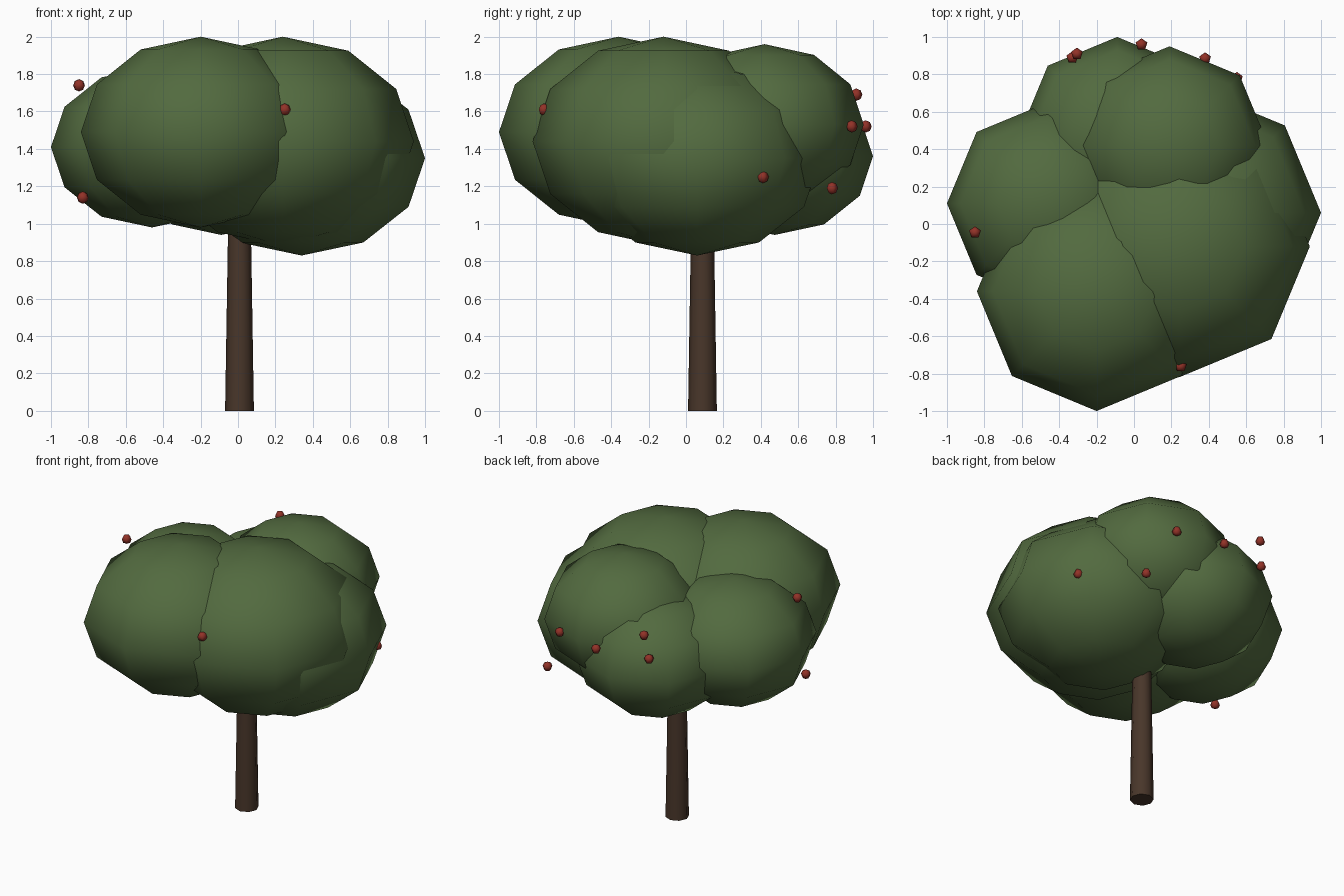
import bpy
import bmesh
import math
from mathutils import Matrix, Vector

cube = bpy.data.objects.get("Cube")
if cube:
    bpy.data.objects.remove(cube, do_unlink=True)


def make_material(name, color):
    mat = bpy.data.materials.new(name)
    mat.use_nodes = True
    mat.diffuse_color = (*color, 1)
    bsdf = mat.node_tree.nodes["Principled BSDF"]
    bsdf.inputs["Base Color"].default_value = (*color, 1)
    bsdf.inputs["Roughness"].default_value = 0.9
    return mat


def finish(bm, name, mat):
    mesh = bpy.data.meshes.new(name)
    bm.to_mesh(mesh)
    bm.free()
    mesh.materials.append(mat)
    obj = bpy.data.objects.new(name, mesh)
    bpy.context.scene.collection.objects.link(obj)
    return obj


def ellipsoid(name, center, radius, height, segments, rings, mat):
    bm = bmesh.new()
    bmesh.ops.create_uvsphere(bm, u_segments=segments, v_segments=rings, radius=1)
    bmesh.ops.transform(bm, verts=bm.verts, matrix=Matrix.Translation(Vector(center))
                        @ Matrix.Diagonal((radius, radius, height, 1)))
    for face in bm.faces:
        face.smooth = True
    return finish(bm, name, mat)


leaf_green = make_material("leaf_green", (0.085, 0.145, 0.050))
bark_brown = make_material("bark_brown", (0.066, 0.037, 0.023))
fruit_red = make_material("fruit_red", (0.290, 0.032, 0.021))

# Trunk: slightly tapered eight-sided column reaching into the canopy
bm = bmesh.new()
bmesh.ops.create_cone(bm, cap_ends=True, segments=8, radius1=0.077, radius2=0.056,
                      depth=1.3, matrix=Matrix.Translation((0.008, 0.088, 0.65)))
for face in bm.faces:
    face.smooth = abs(face.normal.z) < 0.5
for edge in bm.edges:
    edge.smooth = all(face.smooth for face in edge.link_faces)
finish(bm, "trunk", bark_brown)

# Canopy: overlapping flattened leaf clumps (center, radius, half height)
clumps = {
    "front_leaf_clump": ((-0.20, -0.36, 1.49), 0.64, 0.51),
    "upper_leaf_clump": ((0.24, -0.12, 1.44), 0.70, 0.56),
    "lower_leaf_clump": ((0.34, 0.06, 1.35), 0.66, 0.52),
    "side_leaf_clump": ((-0.46, 0.11, 1.41), 0.54, 0.43),
    "back_leaf_clump": ((-0.09, 0.475, 1.36), 0.525, 0.42),
    "back_upper_leaf_clump": ((0.19, 0.42, 1.53), 0.53, 0.43),
}
for name, (center, radius, height) in clumps.items():
    ellipsoid(name, center, radius, height, 8, 6, leaf_green)

# Fruit: small round berries over the canopy
fruit_spots = [
    (0.25, -0.76, 1.61), (-0.85, -0.045, 1.74), (-0.83, -0.17, 1.14),
    (-0.305, 0.91, 1.69), (-0.33, 0.89, 1.52), (0.04, 0.96, 1.52),
    (0.38, 0.885, 1.52), (0.55, 0.78, 1.19), (0.815, 0.41, 1.25),
]
for number, spot in enumerate(fruit_spots, 1):
    ellipsoid(f"fruit_{number}", spot, 0.033, 0.033, 5, 4, fruit_red)
